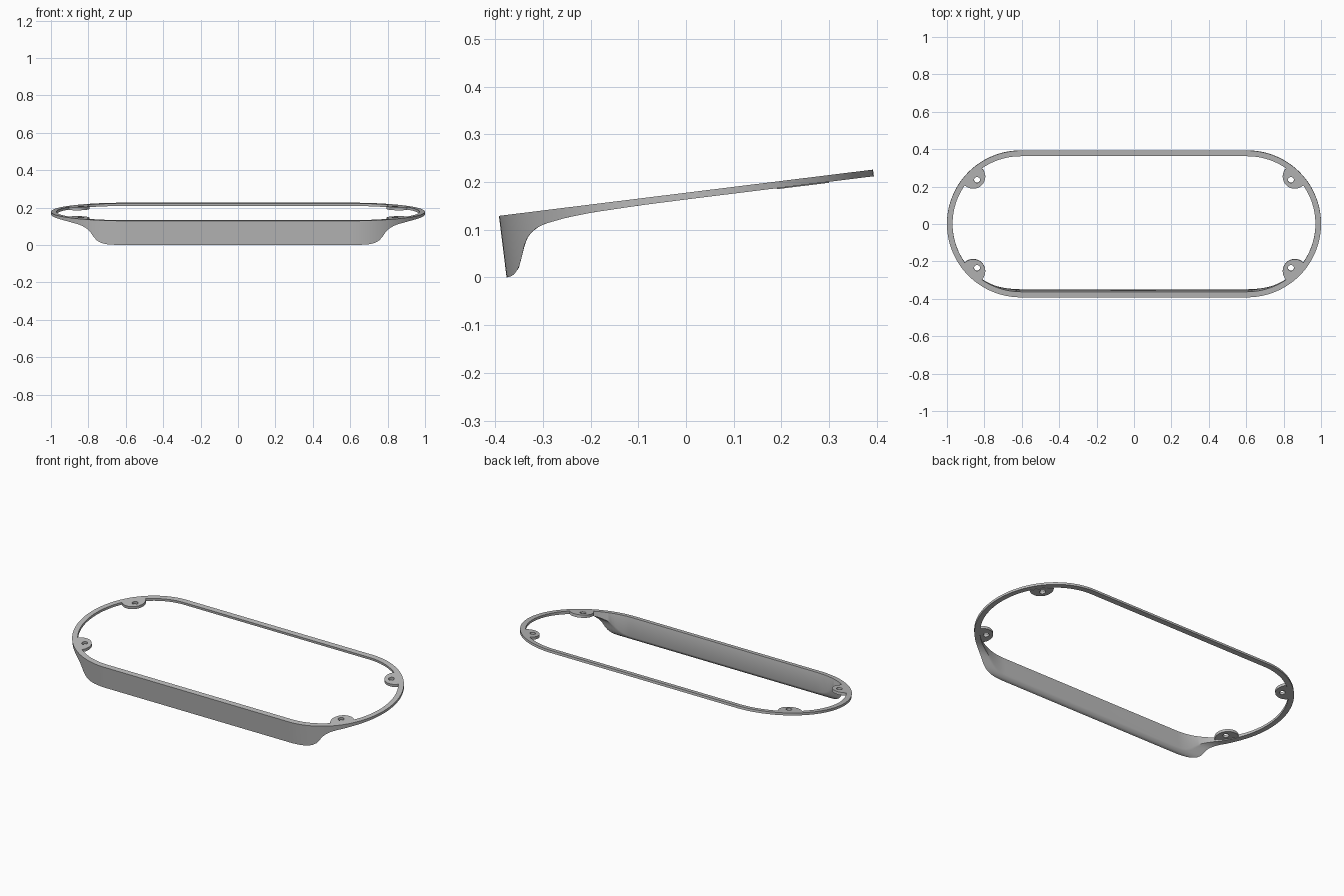
import bpy, bmesh, math
from mathutils import Matrix, Vector

cube = bpy.data.objects.get("Cube")
if cube:
    bpy.data.objects.remove(cube, do_unlink=True)

RADIUS, HALF, WALL = 0.395, 0.605, 0.03
TILT = Matrix.Translation((0, 0, 0.1775)) @ Matrix.Rotation(math.radians(7.05), 4, 'X')

grey = bpy.data.materials.new("satin grey")
grey.use_nodes = True
colour = (0.5, 0.5, 0.5, 1)
grey.diffuse_color = colour
grey.node_tree.nodes["Principled BSDF"].inputs["Base Color"].default_value = colour

# Depth of the rim below its top plane, from front to back
DEPTH = [(-0.395, 0.13), (-0.386, 0.129), (-0.378, 0.125), (-0.367, 0.113),
         (-0.359, 0.094), (-0.351, 0.07), (-0.345, 0.057), (-0.337, 0.047),
         (-0.324, 0.037), (-0.306, 0.029), (-0.255, 0.021), (-0.2, 0.017),
         (-0.1, 0.0145), (0, 0.014), (0.395, 0.014)]


def depth(v):
    for (a, da), (b, db) in zip(DEPTH, DEPTH[1:]):
        if v <= b:
            return da + (db - da) * max(0, (v - a) / (b - a))
    return DEPTH[-1][1]


def finish(bm, name):
    bmesh.ops.recalc_face_normals(bm, faces=bm.faces)
    bm.transform(TILT)
    mesh = bpy.data.meshes.new(name)
    bm.to_mesh(mesh)
    bm.free()
    mesh.materials.append(grey)
    obj = bpy.data.objects.new(name, mesh)
    bpy.context.collection.objects.link(obj)
    bpy.ops.object.select_all(action='DESELECT')
    obj.select_set(True)
    bpy.context.view_layer.objects.active = obj
    bpy.ops.object.shade_smooth_by_angle(angle=math.radians(35))


def loft(bm, rings):
    """Join closed rings into a closed tube of faces."""
    for r, s in zip(rings, rings[1:] + rings[:1]):
        for i in range(len(r)):
            j = (i + 1) % len(r)
            bm.faces.new((r[i], r[j], s[j], s[i]))


def stadium(radius, steps=72):
    pts = []
    for side in (1, -1):
        for i in range(steps + 1):
            a = math.pi * (i / steps - 0.5)
            pts.append((side * (HALF + radius * math.cos(a)), side * radius * math.sin(a)))
    return pts


# Rim with the deep front wall: top edge rings, then a contoured underside
bm = bmesh.new()
STRIPS = 6
rings = [[bm.verts.new((x, v, 0)) for x, v in stadium(r)] for r in (RADIUS - WALL, RADIUS)]
for k in range(STRIPS + 1):
    r = RADIUS - WALL * k / STRIPS
    rings.append([bm.verts.new((x, v, -depth(v))) for x, v in stadium(r)])
loft(bm, rings)
finish(bm, "rim")


# Screw tabs: round lobes trimmed to the inner rim, each with a screw hole
def tab(sx, sy, name, steps=48):
    bm = bmesh.new()
    end, lobe, hole = Vector((HALF, 0)), Vector((0.86, 0.255)), Vector((0.839, 0.237))
    outline, bore = [], []
    for i in range(steps):
        a = math.tau * i / steps
        p = lobe + 0.065 * Vector((math.cos(a), math.sin(a))) - end
        p = end + p.normalized() * min(p.length, RADIUS - WALL + 0.001)
        outline.append(p)
        bore.append(hole + 0.016 * (p - hole).normalized())
    rings = [[bm.verts.new((sx * p.x, sy * p.y, z)) for p in pts]
             for pts, z in ((bore, 0), (outline, 0), (outline, -0.016), (bore, -0.016))]
    loft(bm, rings)
    finish(bm, name)


for sx, side in ((1, "left"), (-1, "right")):
    for sy, place in ((1, "back"), (-1, "front")):
        tab(sx, sy, f"{place}_{side}_screw_tab")
